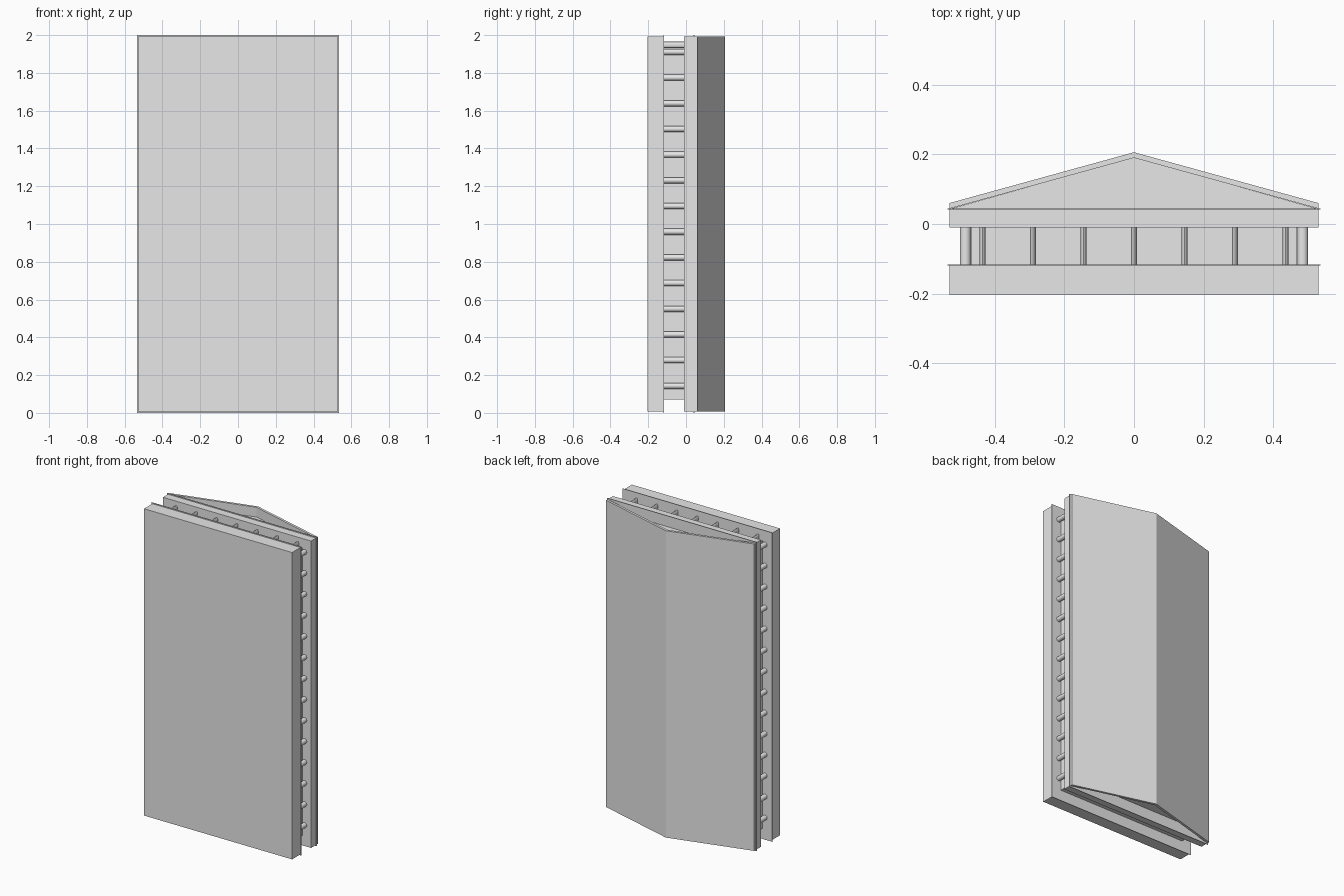
import bpy, math

cube = bpy.data.objects.get("Cube")
if cube:
    bpy.data.objects.remove(cube, do_unlink=True)

stone = bpy.data.materials.new("pale_grey_stone")
stone.use_nodes = True
COLOUR = (0.8, 0.8, 0.8, 1)
stone.diffuse_color = COLOUR
stone.node_tree.nodes["Principled BSDF"].inputs["Base Color"].default_value = COLOUR


def prism(name, profile, z0, z1):
    """Extrude an x-y outline (counter-clockwise) from z0 to z1."""
    n = len(profile)
    verts = [(x, y, z) for z in (z0, z1) for x, y in profile]
    faces = [tuple(reversed(range(n))), tuple(range(n, 2 * n))]
    faces += [(i, (i + 1) % n, (i + 1) % n + n, i + n) for i in range(n)]
    mesh = bpy.data.meshes.new(name)
    mesh.from_pydata(verts, [], faces)
    mesh.materials.append(stone)
    obj = bpy.data.objects.new(name, mesh)
    bpy.context.collection.objects.link(obj)
    return obj


def slab(name, half_x, y0, y1, margin):
    outline = [(-half_x, y0), (half_x, y0), (half_x, y1), (-half_x, y1)]
    return prism(name, outline, margin, 2 - margin)


def column(name, x, z, rx, rz):
    """Round column running along y between base and entablature."""
    y0, y1 = -0.118, -0.009
    bpy.ops.mesh.primitive_cylinder_add(
        vertices=16, radius=1, depth=1, location=(x, (y0 + y1) / 2, z),
        rotation=(math.pi / 2, 0, 0))
    obj = bpy.context.object
    obj.name = name
    obj.scale = (rx, rz, y1 - y0)
    bpy.ops.object.transform_apply(location=False, rotation=True, scale=True)
    obj.data.materials.append(stone)
    bpy.ops.object.shade_smooth_by_angle()


# Base, inner hall and entablature, with thin overhanging trim plates
slab("base", 0.53, -0.204, -0.118, 0.007)
slab("base_trim", 0.536, -0.119, -0.116, 0)
slab("inner_hall", 0.468, -0.118, -0.009, 0.07)
slab("entablature", 0.53, -0.01, 0.043, 0.007)
slab("entablature_trim", 0.536, 0.041, 0.044, 0)

# Gabled roof sheet with a set-back pediment beneath it
prism("roof", [(-0.53, 0.044), (0, 0.19), (0.53, 0.044),
               (0.53, 0.06), (0, 0.206), (-0.53, 0.06)], 0.007, 1.993)
prism("pediment", [(-0.53, 0.043), (0.53, 0.043), (0, 0.191)], 0.07, 1.93)

# Columns along both long sides
for side, label in ((-1, "right"), (1, "left")):
    for i in range(14):
        column(f"{label}_column_{i + 1}", side * 0.484, 0.143 + i * 0.136, 0.016, 0.016)

# Columns along the upper end
for i in range(7):
    column(f"end_column_{i + 1}", (i - 3) * 0.145, 1.949, 0.008, 0.017)
